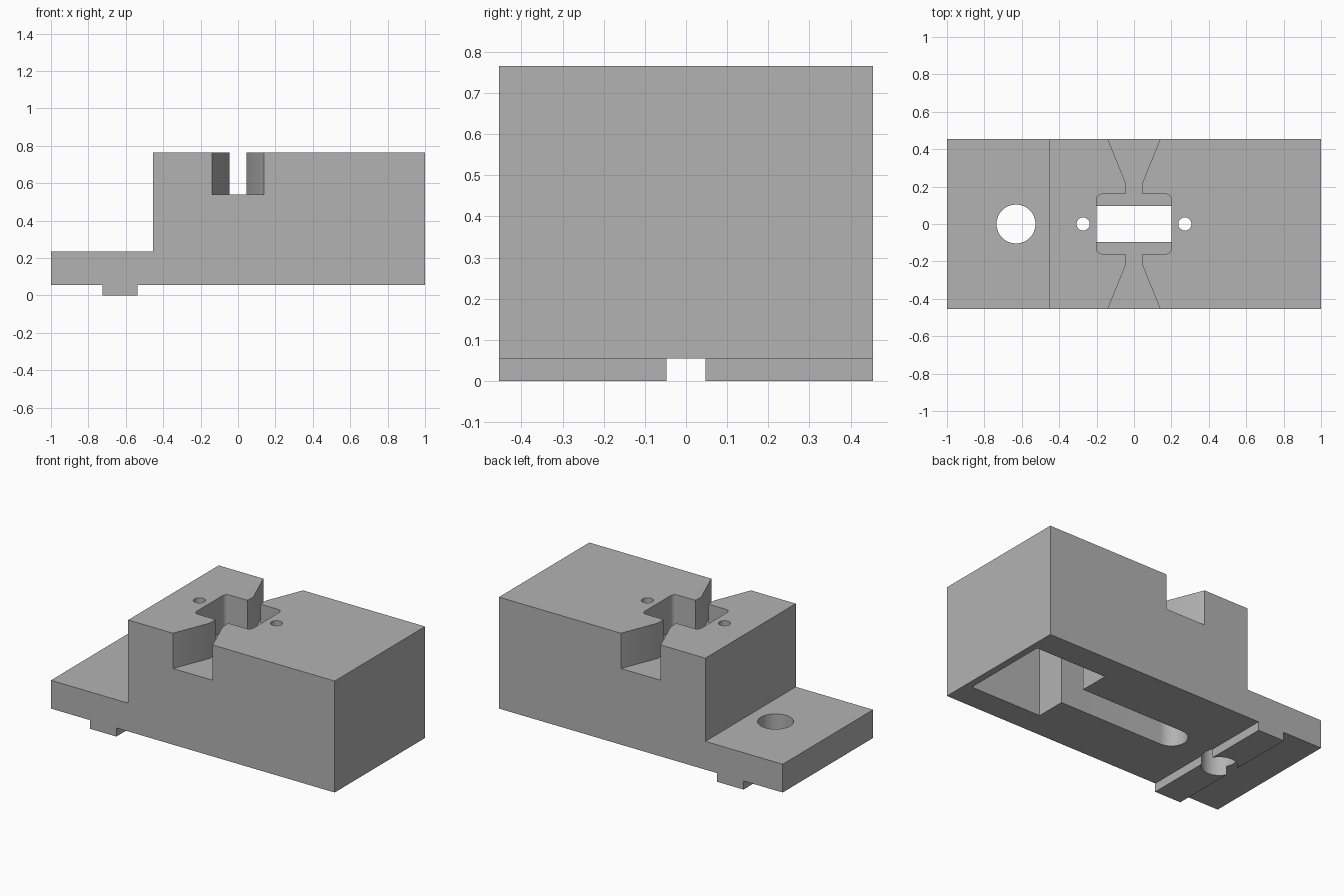
import bpy, bmesh, math

if "Cube" in bpy.data.objects:
    bpy.data.objects.remove(bpy.data.objects["Cube"], do_unlink=True)

grey = bpy.data.materials.new("plain_grey")
grey.use_nodes = True
colour = (0.45, 0.45, 0.45, 1)
grey.diffuse_color = colour
grey.node_tree.nodes["Principled BSDF"].inputs["Base Color"].default_value = colour


def prism(name, outline, low, high, along_y=False):
    """Extrude an outline along z, or an x-z outline along y."""
    bm = bmesh.new()
    place = (lambda a, b, t: (a, t, b)) if along_y else (lambda a, b, t: (a, b, t))
    face = bm.faces.new([bm.verts.new(place(a, b, low)) for a, b in outline])
    out = bmesh.ops.extrude_face_region(bm, geom=[face])
    verts = [g for g in out["geom"] if isinstance(g, bmesh.types.BMVert)]
    bmesh.ops.translate(bm, verts=verts, vec=place(0, 0, high - low))
    bmesh.ops.recalc_face_normals(bm, faces=bm.faces)
    mesh = bpy.data.meshes.new(name)
    bm.to_mesh(mesh)
    bm.free()
    mesh.materials.append(grey)
    obj = bpy.data.objects.new(name, mesh)
    bpy.context.collection.objects.link(obj)
    return obj


def box(x0, x1, y):
    return [(x0, -y), (x1, -y), (x1, y), (x0, y)]


def arc(cx, cy, r, start, end, steps):
    angles = [math.radians(start + (end - start) * i / steps) for i in range(steps + 1)]
    return [(cx + r * math.cos(a), cy + r * math.sin(a)) for a in angles]


def circle(cx, r):
    return arc(cx, 0, r, 0, 360, 48)[:-1]


# Stepped block with a locating rib under the mounting flange
W, BASE, FLANGE, TOP, FLOOR = 0.455, 0.055, 0.235, 0.765, 0.54
RIB, HALF = -0.631, 0.0925
block = prism("stepped_block", [
    (-1, BASE), (RIB - HALF, BASE), (RIB - HALF, 0), (RIB + HALF, 0),
    (RIB + HALF, BASE), (1, BASE), (1, TOP), (-W, TOP), (-W, FLANGE), (-1, FLANGE)],
    -W, W, along_y=True)

# Top channel: flared mouths, narrow throats and a rounded central pocket
quarter = [(0.045, W + 0.02), (0.14, W + 0.02)]
flare = 0.095 / 0.235
pocket_corner = arc(0.17, 0.13, 0.03, 90, 0, 6)
quarter = [(0.14 + flare * 0.02, W + 0.02), (0.045, 0.22), (0.045, 0.16)] + pocket_corner
right = quarter + [(x, -y) for x, y in reversed(quarter)]
channel = right + [(-x, y) for x, y in reversed(right)]

# Slot below with a rounded end, opening into the rectangular chamber
slot = [(0.6, -0.095), (0.6, 0.095)] + arc(-0.275, 0, 0.095, 90, 270, 24)

cutters = [
    prism("channel_cutter", channel, FLOOR, 0.9),
    prism("chamber_cutter", box(0.456, 0.956, 0.287), -0.1, FLOOR),
    prism("slot_cutter", slot, -0.1, FLOOR - 0.004),
    prism("window_cutter", box(-0.2, 0.2, 0.095), 0.4, 0.6),
    prism("mount_hole_cutter", circle(RIB, 0.104), -0.1, 0.4),
    prism("left_pin_cutter", circle(0.272, 0.035), 0.4, 0.9),
    prism("right_pin_cutter", circle(-0.272, 0.035), 0.4, 0.9),
]
bpy.context.view_layer.objects.active = block
block.select_set(True)
for cutter in cutters:
    mod = block.modifiers.new(cutter.name, "BOOLEAN")
    mod.operation, mod.solver, mod.object = "DIFFERENCE", "EXACT", cutter
    bpy.ops.object.modifier_apply(modifier=mod.name)
    bpy.data.objects.remove(cutter, do_unlink=True)

bpy.ops.object.shade_smooth_by_angle(angle=math.radians(30))
